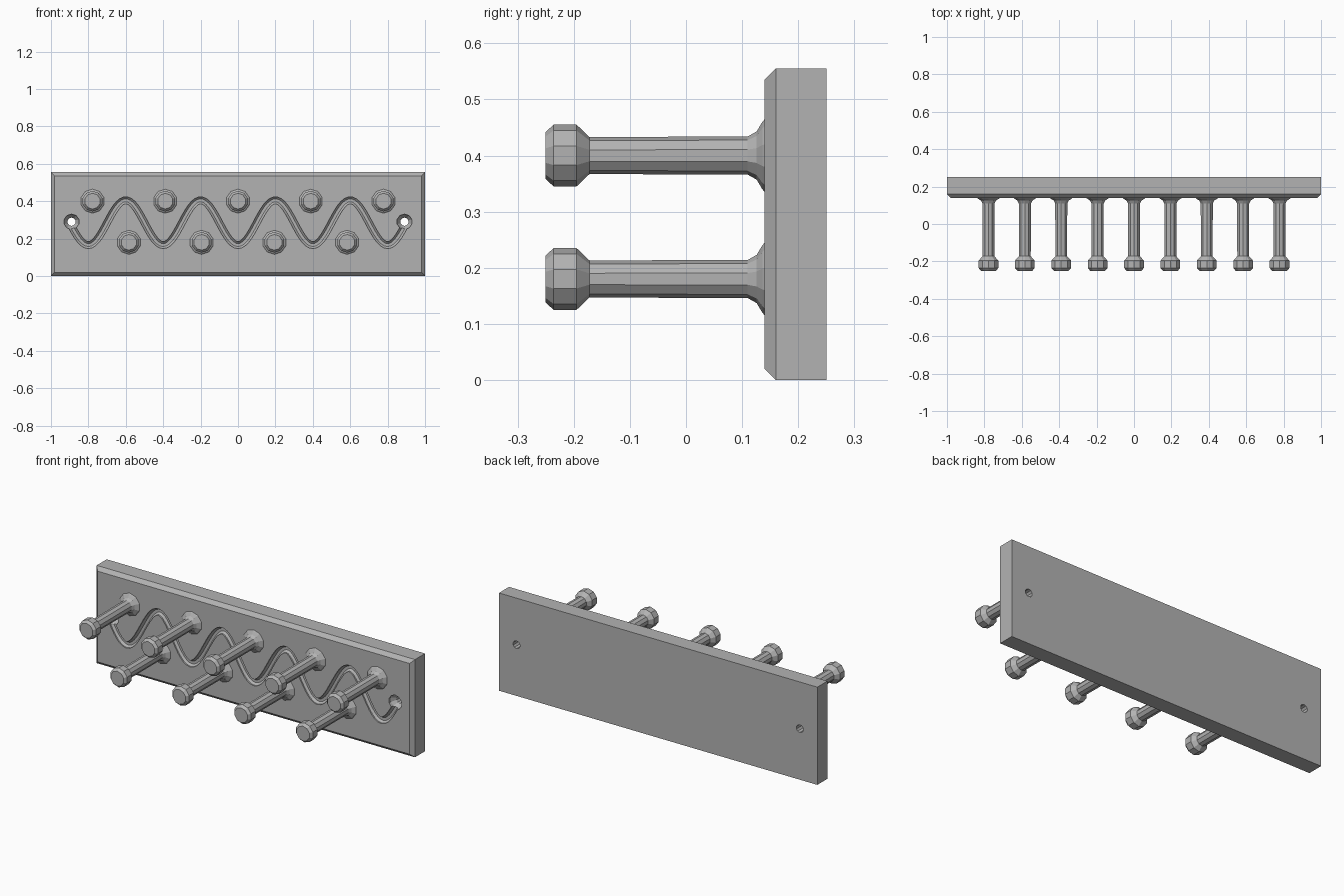
import bpy, bmesh, math
from mathutils import Matrix

cube = bpy.data.objects.get("Cube")
if cube:
    bpy.data.objects.remove(cube)

grey = bpy.data.materials.new("plain grey")
grey.use_nodes = True
colour = (0.45, 0.45, 0.45, 1)
grey.diffuse_color = colour
grey.node_tree.nodes["Principled BSDF"].inputs["Base Color"].default_value = colour

FRONT, BACK, HEIGHT = 0.14, 0.25, 0.555
HOLE_X, HOLE_Z = 0.89, 0.29


def make(name, bm):
    bmesh.ops.recalc_face_normals(bm, faces=bm.faces)
    mesh = bpy.data.meshes.new(name)
    bm.to_mesh(mesh)
    bm.free()
    mesh.materials.append(grey)
    obj = bpy.data.objects.new(name, mesh)
    bpy.context.collection.objects.link(obj)
    return obj


def skin(bm, rings):
    """Join equal rings of points into a capped tube."""
    loops = [[bm.verts.new(p) for p in ring] for ring in rings]
    n = len(loops[0])
    for a, b in zip(loops, loops[1:]):
        for i in range(n):
            j = (i + 1) % n
            bm.faces.new((a[i], a[j], b[j], b[i]))
    bm.faces.new(loops[0])
    bm.faces.new(loops[-1])


def turned(name, profile, x, z, sides):
    """Turn a (y, radius) profile about an axis along y."""
    bm = bmesh.new()
    angles = [math.tau * (i + 0.5) / sides for i in range(sides)]
    skin(bm, [[(x + r * math.cos(a), y, z + r * math.sin(a)) for a in angles]
              for y, r in profile])
    return make(name, bm)


def cut(target, cutter):
    cutter.hide_render = True
    mod = target.modifiers.new("cut", 'BOOLEAN')
    mod.operation = 'DIFFERENCE'
    mod.solver = 'EXACT'
    mod.object = cutter
    bpy.context.view_layer.objects.active = target
    bpy.ops.object.modifier_apply(modifier=mod.name)
    bpy.data.objects.remove(cutter)


# Back board with chamfered front edges
bm = bmesh.new()
bmesh.ops.create_cube(bm, size=1, matrix=Matrix.Translation((0, (FRONT + BACK) / 2, HEIGHT / 2))
                      @ Matrix.Diagonal((2, BACK - FRONT, HEIGHT, 1)))
edges = [e for e in bm.edges if all(v.co.y < FRONT + 0.01 for v in e.verts)]
bmesh.ops.bevel(bm, geom=edges, offset=0.02, segments=1, affect='EDGES')
board = make("back_board", bm)

# Wavy groove running from screw hole to screw hole
bm = bmesh.new()
steps, sides, radius = 120, 8, 0.02
k = math.tau / 0.4
rings = []
for i in range(steps + 1):
    x = HOLE_X * (2 * i / steps - 1)
    z = 0.285 - 0.12 * math.cos(k * x)
    slope = 0.12 * k * math.sin(k * x)
    length = math.hypot(1, slope)
    ring = []
    for s in range(sides):
        a = math.tau * (s + 0.5) / sides
        side = radius * math.cos(a)
        ring.append((x - side * slope / length, FRONT + radius * math.sin(a), z + side / length))
    rings.append(ring)
skin(bm, rings)
cut(board, make("groove_cutter", bm))

# Countersunk screw holes
for x in (-HOLE_X, HOLE_X):
    profile = [(FRONT - 0.02, 0.043), (FRONT + 0.015, 0.04), (FRONT + 0.04, 0.022), (BACK + 0.02, 0.022)]
    cut(board, turned("hole_cutter", profile, x, HOLE_Z, 10))

# Pegs in two staggered rows, each with a flared root and a knob
peg = [(FRONT + 0.005, 0.07), (FRONT - 0.004, 0.06), (FRONT - 0.014, 0.043), (FRONT - 0.03, 0.034),
       (-0.172, 0.033), (-0.195, 0.055), (-0.236, 0.055), (-0.25, 0.042)]
for row, count, z in (("upper", 5, 0.4), ("lower", 4, 0.18)):
    for i in range(count):
        turned(f"{row}_peg_{i + 1}", peg, 0.389 * (i - (count - 1) / 2), z, 10)
